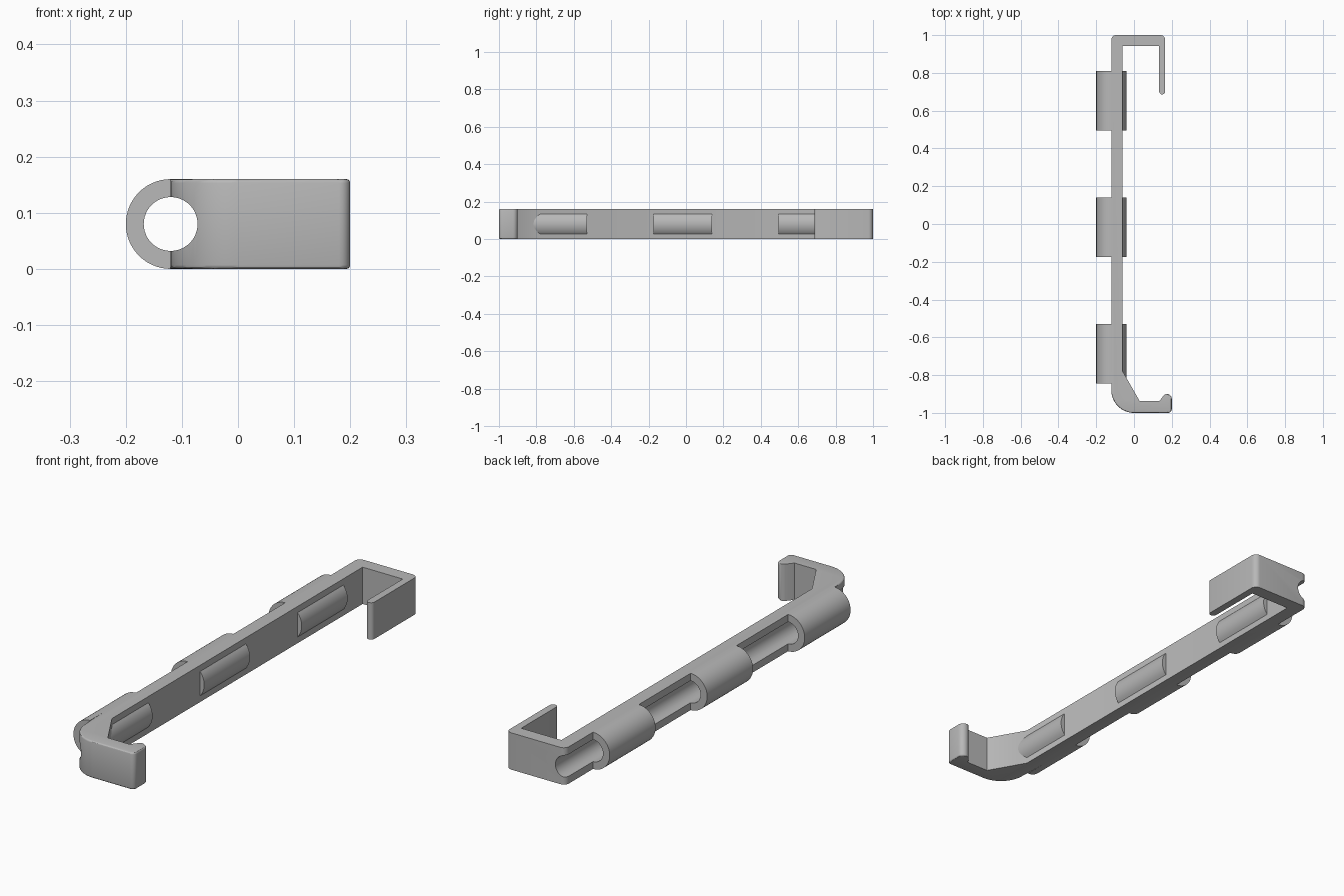
import bpy, bmesh
from math import sin, cos, pi, radians, acos

cube = bpy.data.objects.get("Cube")
if cube:
    bpy.data.objects.remove(cube)

HEIGHT = 0.16
AXIS_X, AXIS_Z = -0.12, 0.08
OUTER_R, BORE_R = 0.08, 0.048
BAR_FACE = -0.06

grey = bpy.data.materials.new("light grey plastic")
grey.use_nodes = True
grey.diffuse_color = (0.48, 0.48, 0.48, 1)
grey.node_tree.nodes["Principled BSDF"].inputs["Base Color"].default_value = (0.48, 0.48, 0.48, 1)


def arc(cx, cy, r, start, end, steps=8):
    """Points along an arc, angles in degrees."""
    angles = [radians(start + (end - start) * i / steps) for i in range(steps + 1)]
    return [(cx + r * cos(a), cy + r * sin(a)) for a in angles]


def extrude(name, points, vector, rim_rule=None):
    """Extrude a closed outline; rim_rule picks the rim edges to round."""
    bm = bmesh.new()
    face = bm.faces.new([bm.verts.new(p) for p in points])
    new = bmesh.ops.extrude_face_region(bm, geom=[face])["geom"]
    bmesh.ops.translate(bm, vec=vector, verts=[g for g in new if isinstance(g, bmesh.types.BMVert)])
    bmesh.ops.recalc_face_normals(bm, faces=bm.faces)
    if rim_rule:
        rim = [e for e in bm.edges
               if abs(e.verts[0].co.z - e.verts[1].co.z) < 1e-5
               and rim_rule(e.verts[0].co) and rim_rule(e.verts[1].co)]
        bmesh.ops.bevel(bm, geom=rim, offset=0.007, segments=3, profile=0.5, affect='EDGES')
    mesh = bpy.data.meshes.new(name)
    bm.to_mesh(mesh)
    bm.free()
    mesh.materials.append(grey)
    obj = bpy.data.objects.new(name, mesh)
    bpy.context.collection.objects.link(obj)
    return obj


def smooth(obj):
    bpy.ops.object.select_all(action='DESELECT')
    obj.select_set(True)
    bpy.context.view_layer.objects.active = obj
    bpy.ops.object.shade_smooth_by_angle(angle=radians(30))


# Clip body: flat bar with a long hook at the back and a short latch at the front
outline = (
    arc(0, -0.88, 0.12, 180, 270, 16)              # rounded front corner
    + arc(0.18, -0.98, 0.02, -90, 0, 5)            # latch tip
    + arc(0.175, -0.925, 0.025, 0, 135, 8)         # latch bump
    + [(0.135, -0.937), (0.03, -0.937), (BAR_FACE, -0.78)]
    + [(BAR_FACE, 0.942), (0.133, 0.942)]
    + arc(0.149, 0.702, 0.016, 180, 360, 10)       # hook end
    + arc(0.14, 0.975, 0.025, 0, 90, 6)
    + arc(-0.095, 0.975, 0.025, 90, 180, 6)
)


def on_outer_front(co):
    return co.y < -0.875 and (co.x > 0.175 or co.y < -0.945 or co.x < -0.05)


body = extrude("clip_body", [(x, y, 0) for x, y in outline], (0, 0, HEIGHT), on_outer_front)

# Round bore running the whole length
bore = extrude("bore_cutter",
               [(x, -1.2, z) for x, z in arc(AXIS_X, AXIS_Z, BORE_R, 0, 360, 48)[:-1]],
               (0, 2.4, 0))
cut = body.modifiers.new("bore", 'BOOLEAN')
cut.operation = 'DIFFERENCE'
cut.solver = 'EXACT'
cut.object = bore
bpy.context.view_layer.objects.active = body
bpy.ops.object.modifier_apply(modifier=cut.name)
bpy.data.objects.remove(bore)
smooth(body)

# Sleeves: half ring outside the bar, shallow bulge on its inner face
half_angle = math_angle = acos((BAR_FACE - AXIS_X) / OUTER_R) * 180 / pi
ring = (arc(AXIS_X, AXIS_Z, OUTER_R, 90, 270, 28)
        + arc(AXIS_X, AXIS_Z, BORE_R, 270, 90, 24))
bulge = arc(AXIS_X, AXIS_Z, OUTER_R, -half_angle, half_angle, 14)
sleeves = {"front": (-0.845, -0.53), "middle": (-0.175, 0.14), "back": (0.495, 0.81)}
for place, (y0, y1) in sleeves.items():
    for part, section in (("sleeve", ring), ("bulge", bulge)):
        smooth(extrude(f"{place}_{part}", [(x, y0, z) for x, z in section], (0, y1 - y0, 0)))
